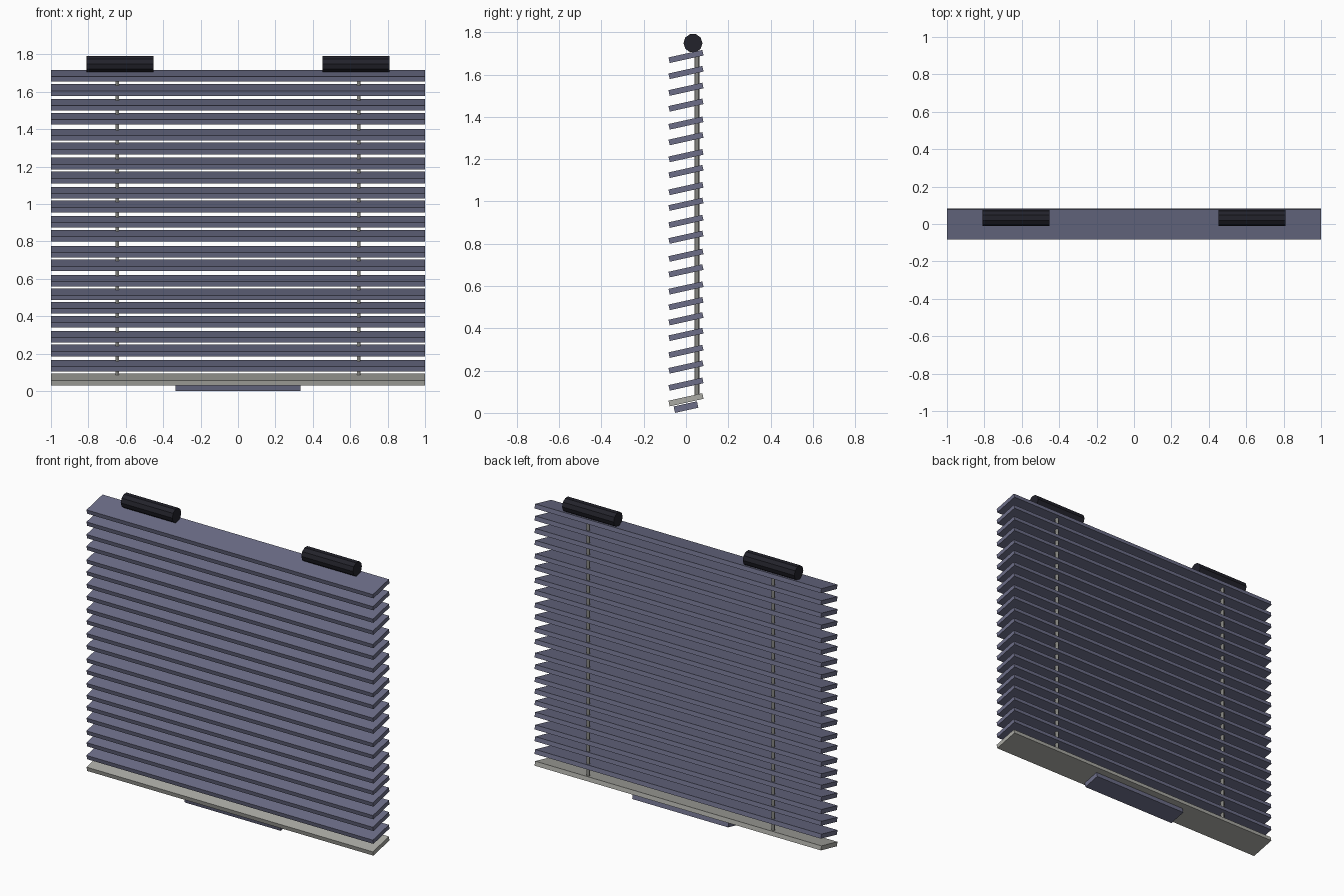
import bpy, math

if "Cube" in bpy.data.objects:
    bpy.data.objects.remove(bpy.data.objects["Cube"])

TILT = math.radians(12.5)


def material(name, rgb):
    m = bpy.data.materials.new(name)
    m.diffuse_color = (*rgb, 1)
    m.use_nodes = True
    m.node_tree.nodes["Principled BSDF"].inputs["Base Color"].default_value = m.diffuse_color
    return m


slate = material("slate blue", (0.15, 0.155, 0.245))
grey = material("warm grey", (0.40, 0.40, 0.37))
black = material("blue black", (0.016, 0.016, 0.024))


def tilted_box(name, size, loc, mat):
    bpy.ops.mesh.primitive_cube_add(size=1, location=loc, rotation=(TILT, 0, 0))
    o = bpy.context.object
    o.name = name
    o.scale = size
    o.data.materials.append(mat)


def prism(name, sides, r, depth, loc, rot, mat):
    bpy.ops.mesh.primitive_cylinder_add(vertices=sides, radius=r, depth=depth,
                                        location=loc, rotation=rot)
    o = bpy.context.object
    o.name = name
    o.data.materials.append(mat)


# Slats, slightly unevenly spaced, from the top down
slat_z = [1.686, 1.610, 1.531, 1.456, 1.371, 1.297, 1.217, 1.142, 1.061, 0.987,
          0.906, 0.831, 0.746, 0.672, 0.591, 0.517, 0.445, 0.371, 0.291, 0.217,
          0.136]
for i, z in enumerate(slat_z):
    tilted_box(f"slat_{i + 1:02d}", (2, 0.164, 0.027), (0, 0, z), slate)

# Bottom rail and pull handle under it
tilted_box("bottom_rail", (2, 0.164, 0.027), (0, 0, 0.062), grey)
tilted_box("pull_handle", (0.67, 0.113, 0.031), (0, 0, 0.0274), slate)

# Cords and top rollers on both sides
for side, s in (("left", -1), ("right", 1)):
    prism(f"{side}_cord", 6, 0.011, 1.62, (s * 0.646, 0.052, 0.89), (0, 0, 0), grey)
    prism(f"{side}_roller", 10, 0.045, 0.36, (s * 0.631, 0.033, 1.749),
          (0, math.pi / 2, 0), black)
